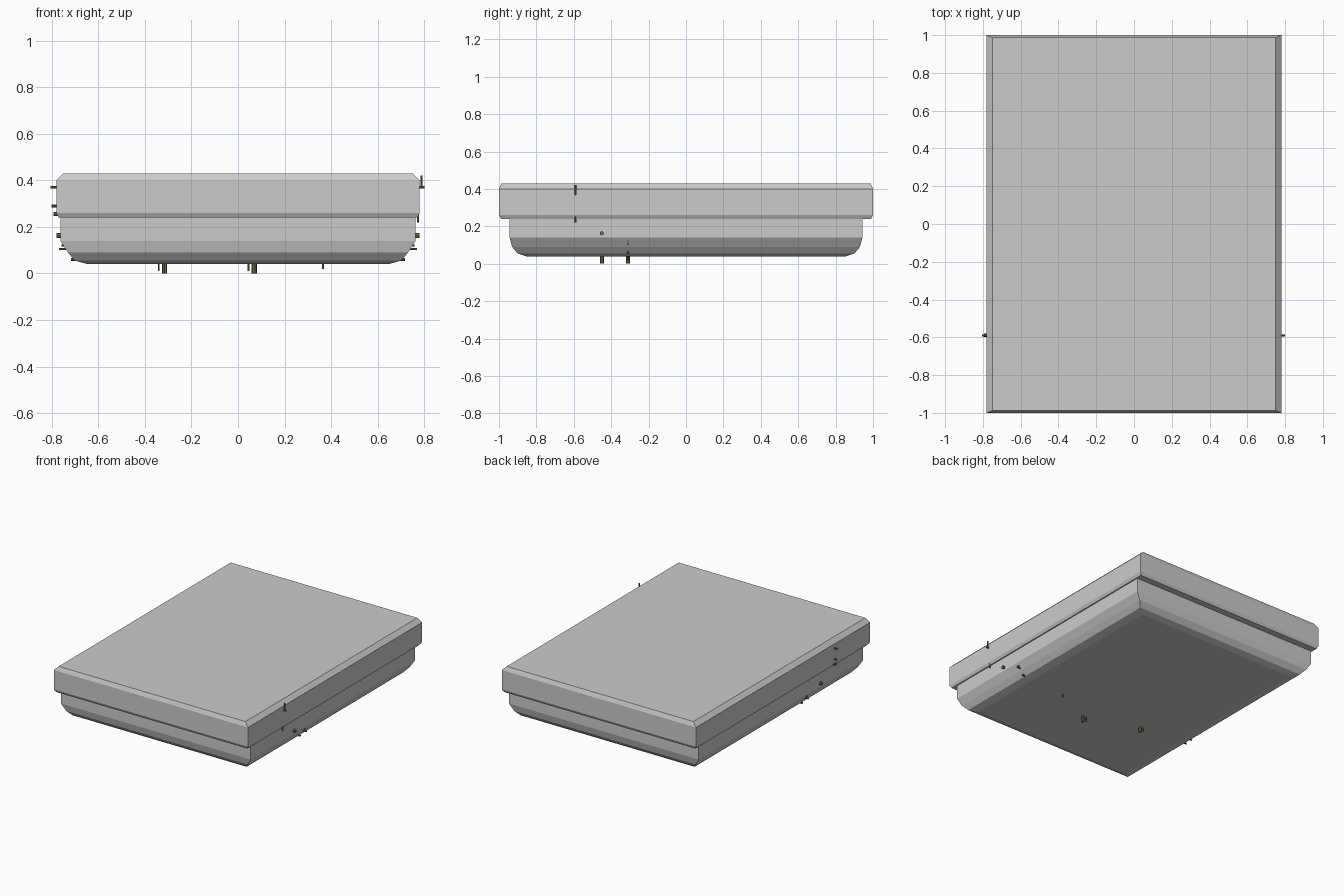
import bpy, bmesh, math
from mathutils import Matrix

if "Cube" in bpy.data.objects:
    bpy.data.objects.remove(bpy.data.objects["Cube"])

def loft(name, rings):
    """Stack of rectangles (half x, half y, z), closed at both ends."""
    bm = bmesh.new()
    loops = [[bm.verts.new((sx * hx, sy * hy, z))
              for sx, sy in ((-1, -1), (1, -1), (1, 1), (-1, 1))]
             for hx, hy, z in rings]
    for a, b in zip(loops, loops[1:]):
        for i in range(4):
            j = (i + 1) % 4
            bm.faces.new((a[i], a[j], b[j], b[i]))
    bm.faces.new(loops[0][::-1])
    bm.faces.new(loops[-1])
    bmesh.ops.recalc_face_normals(bm, faces=bm.faces)
    return finish(name, bm)

def finish(name, bm, mat=None):
    mesh = bpy.data.meshes.new(name)
    bm.to_mesh(mesh)
    bm.free()
    if mat:
        mesh.materials.append(mat)
    obj = bpy.data.objects.new(name, mesh)
    bpy.context.collection.objects.link(obj)
    return obj

olive = bpy.data.materials.new("olive")
olive.diffuse_color = (0.16, 0.17, 0.05, 1)
olive.use_nodes = True
olive.node_tree.nodes["Principled BSDF"].inputs["Base Color"].default_value = olive.diffuse_color

def pin(name, axis, start, end, u, v, r):
    """Small rod along x or z; (u, v) are its two other coordinates in xyz order."""
    mid = (start + end) / 2
    if axis == 'X':
        m = Matrix.Translation((mid, u, v)) @ Matrix.Rotation(math.pi / 2, 4, 'Y')
    else:
        m = Matrix.Translation((u, v, mid))
    bm = bmesh.new()
    bmesh.ops.create_cone(bm, cap_ends=True, segments=8, radius1=r, radius2=r,
                          depth=abs(end - start), matrix=m)
    finish(name, bm, olive)

# Tray with rounded-off lower edge
loft("tray", [(0.645, 0.855, 0.04), (0.70, 0.90, 0.055), (0.73, 0.93, 0.09),
              (0.762, 0.943, 0.14), (0.762, 0.943, 0.24)])

# Overhanging lid with chamfered rims
loft("lid", [(0.77, 0.99, 0.24), (0.78, 1.0, 0.26),
             (0.78, 1.0, 0.40), (0.75, 0.987, 0.43)])

# Pins under the tray
for i, (x, y) in enumerate(((-0.315, -0.31), (0.07, -0.45))):
    pin(f"bottom_stud_{i}", 'Z', 0.0, 0.05, x, y, 0.011)
    pin(f"bottom_stud_pin_{i}", 'Z', 0.01, 0.05, x - 0.025, y, 0.004)
pin("bottom_pin", 'Z', 0.02, 0.05, 0.365, -0.31, 0.005)

# Upright clips on the right side
pin("right_lid_clip", 'Z', 0.37, 0.42, 0.788, -0.59, 0.005)
pin("right_lid_clip_foot", 'X', 0.775, 0.80, -0.59, 0.37, 0.005)
pin("right_tray_clip", 'Z', 0.22, 0.26, 0.773, -0.59, 0.005)

# Small catches on the left lid edge
for i, (z, x) in enumerate(((0.37, -0.805), (0.29, -0.80), (0.255, -0.793))):
    pin(f"left_lid_catch_{i}", 'X', x, -0.75, -0.59, z, 0.006 + 0.003 * (i == 2))

# Studs and rods along both tray sides
for side, s in (("left", -1), ("right", 1)):
    pin(f"{side}_stud", 'X', s * 0.75, s * 0.779, -0.45, 0.163, 0.011)
    pin(f"{side}_rod_upper", 'X', s * 0.70, s * 0.768, -0.31, 0.105, 0.005)
    pin(f"{side}_rod_small", 'X', s * 0.72, s * 0.758, -0.31, 0.12, 0.004)
    pin(f"{side}_rod_lower", 'X', s * 0.66, s * 0.718, -0.31, 0.06, 0.007)
